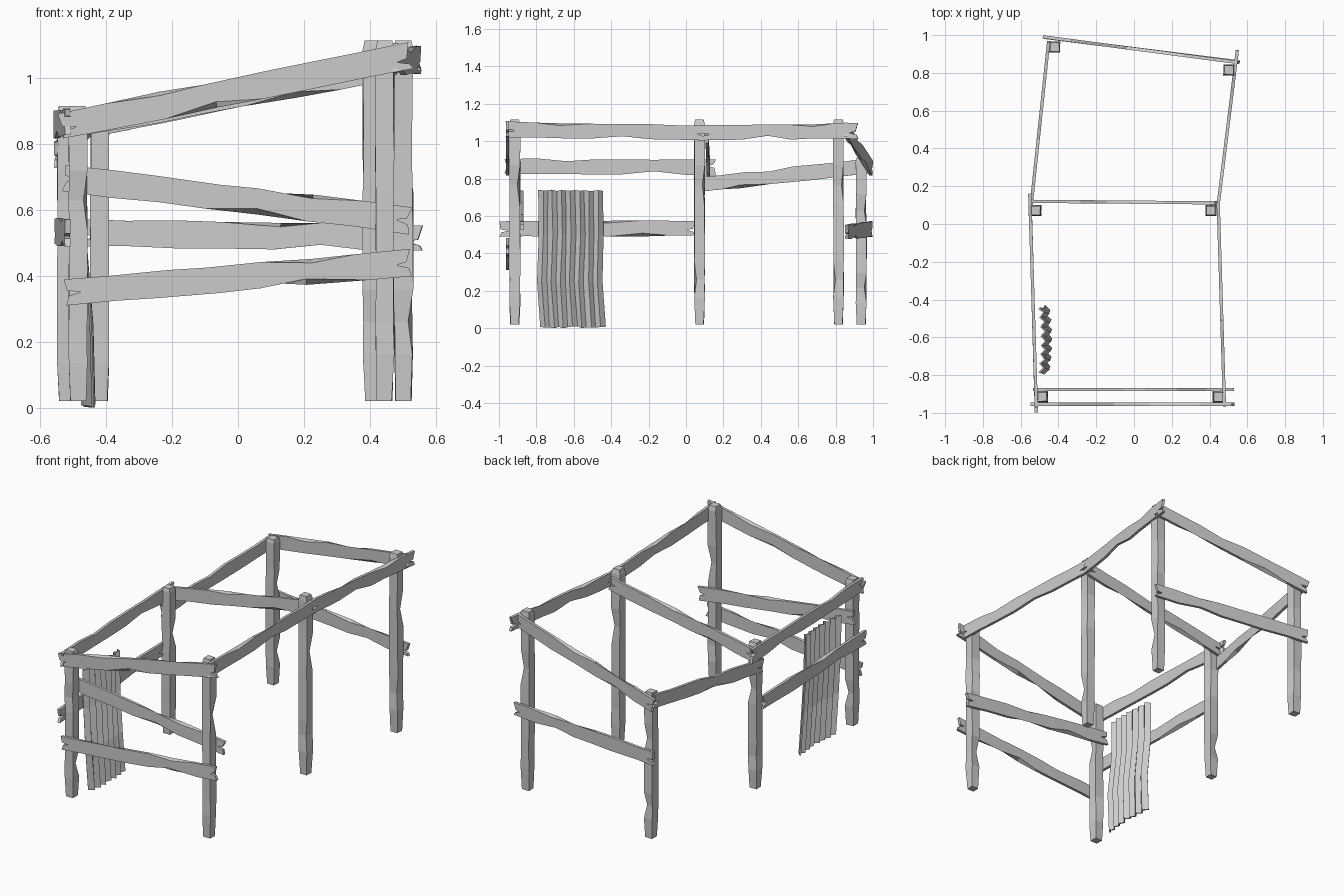
import bpy, bmesh, random
from mathutils import Vector

if "Cube" in bpy.data.objects:
    bpy.data.objects.remove(bpy.data.objects["Cube"])

random.seed(7)
UP = Vector((0, 0, 1))


def finish(name, bm):
    bmesh.ops.recalc_face_normals(bm, faces=bm.faces)
    me = bpy.data.meshes.new(name)
    bm.to_mesh(me)
    bm.free()
    ob = bpy.data.objects.new(name, me)
    bpy.context.collection.objects.link(ob)
    return ob


def jit(a):
    return random.uniform(-a, a)


def plank(name, p0, p1, h=0.08, t=0.017):
    """Rough board between two end centres: wavy edges, split ends, chipped edges."""
    p0, p1 = Vector(p0), Vector(p1)
    axis = p1 - p0
    L = axis.length
    axis.normalize()
    side = axis.cross(UP).normalized()
    up = side.cross(axis)
    n, r = 7, h / 2
    # outline in (along, up), counter-clockwise, with a split at each end
    bottom = [(L * i / n + (jit(0.02) if 0 < i < n else 0), -r + jit(0.003)) for i in range(n + 1)]
    top = [(L * i / n + (jit(0.02) if 0 < i < n else 0), r + jit(0.003)) for i in range(n, -1, -1)]
    s = jit(0.012)
    right = [(L - 0.008, s - 0.012), (L - 0.045, s), (L - 0.014, s + 0.006)]
    left = [(0.006, s + 0.008), (0.05, s), (0.012, s - 0.008)]
    front = bottom + right + top + left
    back = list(front)
    # chips: one face loses some of its edge
    for face in (front, back):
        i = random.randint(2, n - 2)
        face[i] = (face[i][0], face[i][1] + 0.018)
        j = n + 4 + random.randint(2, n - 2)
        face[j] = (face[j][0], face[j][1] - 0.012)
    bm = bmesh.new()
    rings = []
    for off, pts in ((t / 2, front), (-t / 2, back)):
        rings.append([bm.verts.new(p0 + axis * a + up * b + side * off) for a, b in pts])
    bm.faces.new(rings[0])
    bm.faces.new(rings[1][::-1])
    m = len(front)
    for i in range(m):
        k = (i + 1) % m
        bm.faces.new((rings[0][i], rings[1][i], rings[1][k], rings[0][k]))
    return finish(name, bm)


def post(name, x, y, top, w=0.056):
    """Square post of stacked rings with a few hacked corners."""
    bm = bmesh.new()
    levels = [0.0, 0.13, 0.22, 0.31, 0.58, 0.68, 0.78, 0.975, 1.0]
    hacks = {2: random.randint(0, 3), 5: random.randint(0, 3)}
    rings = []
    for li, f in enumerate(levels):
        z = 0.02 + f * (top - 0.02)
        ring = []
        for ci, (sx, sy) in enumerate(((-1, -1), (1, -1), (1, 1), (-1, 1))):
            k = w / 2 - (0.005 if li in (0, 8) else 0)
            if hacks.get(li) == ci:
                k -= 0.013
            ring.append(bm.verts.new((x + sx * k + jit(0.002), y + sy * k + jit(0.002), z)))
        rings.append(ring)
    for a, b in zip(rings, rings[1:]):
        for i in range(4):
            j = (i + 1) % 4
            bm.faces.new((a[i], a[j], b[j], b[i]))
    bm.faces.new(rings[0][::-1])
    bm.faces.new(rings[-1])
    return finish(name, bm)


# Posts
post("front_left_post", -0.485, -0.915, 0.915)
post("middle_left_post", -0.52, 0.072, 0.915)
post("back_left_post", -0.42, 0.937, 0.912)
post("front_right_post", 0.445, -0.915, 1.115)
post("middle_right_post", 0.408, 0.072, 1.115)
post("back_right_post", 0.502, 0.815, 1.115)

# Sloping roof beams
plank("front_beam", (-0.54, -0.954, 0.855), (0.525, -0.954, 1.068))
plank("middle_beam", (-0.55, 0.12, 0.85), (0.435, 0.112, 1.03))
plank("back_beam", (-0.475, 0.99, 0.855), (0.55, 0.855, 1.06))

# Long side beams
plank("right_front_beam", (0.479, -0.965, 1.064), (0.446, 0.105, 1.043))
plank("right_back_beam", (0.443, 0.08, 1.045), (0.547, 0.92, 1.055))
plank("left_front_beam", (-0.517, -0.97, 0.867), (-0.552, 0.16, 0.86))
plank("left_back_beam", (-0.55, 0.045, 0.765), (-0.452, 0.965, 0.865))

# Fence rails
plank("front_low_rail", (-0.525, -0.954, 0.35), (0.525, -0.954, 0.44))
plank("front_inner_rail", (-0.53, -0.876, 0.698), (0.525, -0.876, 0.567))
plank("back_rail", (-0.475, 0.988, 0.53), (0.56, 0.858, 0.515))
plank("left_rail", (-0.517, -0.998, 0.53), (-0.548, 0.05, 0.535))

# Corrugated sheet leaning on the left side
bm = bmesh.new()
rows = [(0.005, -0.462, 0.012), (0.25, -0.468, -0.004), (0.5, -0.488, 0.003), (0.738, -0.492, 0.0)]
count, amp = 14, 0.011
grid = []
for z, x, shift in rows:
    line = []
    for i in range(count + 1):
        f = i / count
        bow = 0.014 * (1 - (2 * f - 1) ** 2)
        line.append(bm.verts.new((x + bow + (amp if i % 2 else -amp),
                                  -0.79 + 0.345 * f + shift + jit(0.003),
                                  z + (jit(0.005) if z > 0.7 or z < 0.1 else 0))))
    grid.append(line)
for a, b in zip(grid, grid[1:]):
    for i in range(count):
        bm.faces.new((a[i], a[i + 1], b[i + 1], b[i]))
sheet = finish("corrugated_sheet", bm)
mod = sheet.modifiers.new("thickness", "SOLIDIFY")
mod.thickness = 0.009
mod.offset = 0
